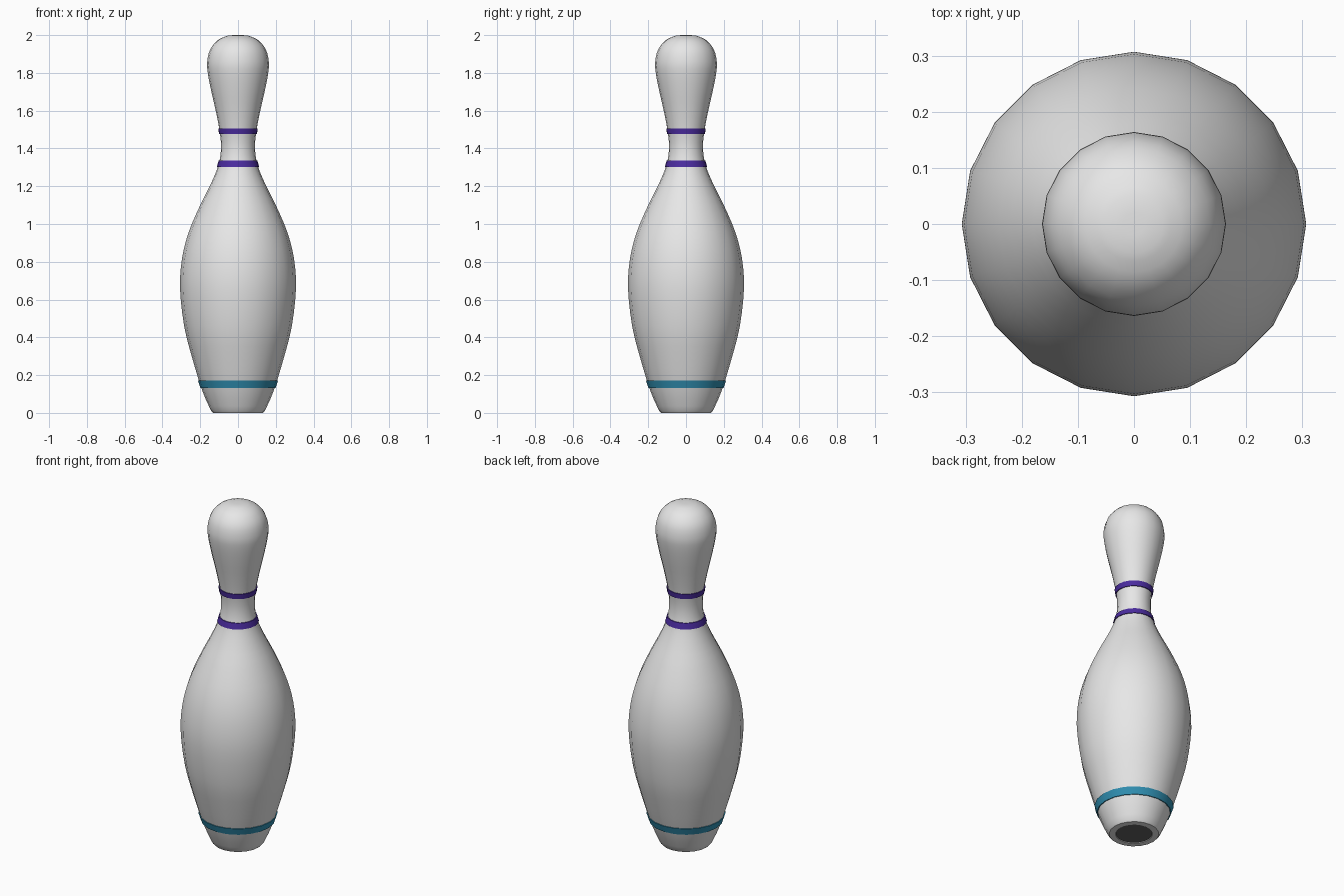
import bpy, bmesh, math

SIDES = 20

if "Cube" in bpy.data.objects:
    bpy.data.objects.remove(bpy.data.objects["Cube"], do_unlink=True)


def material(name, rgb):
    mat = bpy.data.materials.new(name)
    mat.use_nodes = True
    mat.diffuse_color = (*rgb, 1)
    mat.node_tree.nodes["Principled BSDF"].inputs["Base Color"].default_value = (*rgb, 1)
    return mat


white = material("pin white", (0.8, 0.8, 0.8))
purple = material("purple", (0.07, 0.025, 0.35))
teal = material("teal", (0.03, 0.28, 0.45))
dark = material("base dark grey", (0.12, 0.12, 0.12))


def smooth_profile(points, steps=3):
    """Catmull-Rom curve through (radius, height) points."""
    pts = [points[0], *points, points[-1]]
    out = []
    for a, b, c, d in zip(pts, pts[1:], pts[2:], pts[3:]):
        for i in range(steps):
            t = i / steps
            out.append(tuple(
                q + t / 2 * (r - p + t * (2 * p - 5 * q + 4 * r - s + t * (3 * (q - r) + s - p)))
                for p, q, r, s in zip(a, b, c, d)))
    return out + [points[-1]]


def radius_at(profile, z):
    for (r0, z0), (r1, z1) in zip(profile, profile[1:]):
        if z0 <= z <= z1:
            return r0 + (r1 - r0) * (z - z0) / (z1 - z0)


def lathe(name, profile, mats, capped=False):
    bm = bmesh.new()
    rings = [[bm.verts.new((r * math.cos(k * math.tau / SIDES),
                            r * math.sin(k * math.tau / SIDES), z))
              for k in range(SIDES)] for r, z in profile]
    for low, high in zip(rings, rings[1:]):
        for k in range(SIDES):
            n = (k + 1) % SIDES
            bm.faces.new((low[k], low[n], high[n], high[k]))
    if capped:
        bm.faces.new(rings[0][::-1]).material_index = 1
        bm.faces.new(rings[-1])
    mesh = bpy.data.meshes.new(name)
    bm.to_mesh(mesh)
    bm.free()
    for mat in mats:
        mesh.materials.append(mat)
    obj = bpy.data.objects.new(name, mesh)
    bpy.context.collection.objects.link(obj)
    bpy.ops.object.select_all(action="DESELECT")
    obj.select_set(True)
    bpy.context.view_layer.objects.active = obj
    bpy.ops.object.shade_smooth_by_angle(angle=math.radians(40))
    return obj


# Pin body: foot, belly, neck and head
outline = smooth_profile([
    (0.142, 0.01), (0.19, 0.12), (0.245, 0.3), (0.285, 0.46), (0.307, 0.66),
    (0.296, 0.82), (0.26, 0.96), (0.2, 1.1), (0.145, 1.21), (0.104, 1.31),
    (0.09, 1.4), (0.097, 1.49), (0.118, 1.6), (0.143, 1.71), (0.16, 1.8),
    (0.163, 1.86), (0.147, 1.925), (0.105, 1.975), (0.052, 1.998)])
foot = [(0.098, 0.003), (0.1, 0.0), (0.133, 0.0)]
lathe("pin_body", foot + outline + [(0.02, 2.0)], [white, dark], capped=True)

# Raised painted bands that follow the outline
for name, low, high, mat in (("base_band", 0.132, 0.172, teal),
                             ("lower_neck_band", 1.302, 1.335, purple),
                             ("upper_neck_band", 1.476, 1.506, purple)):
    r0, r1 = radius_at(outline, low), radius_at(outline, high)
    lift = 0.005
    lathe(name, [(r0 - lift, low), (r0 + lift, low),
                 (r1 + lift, high), (r1 - lift, high)], [mat])
